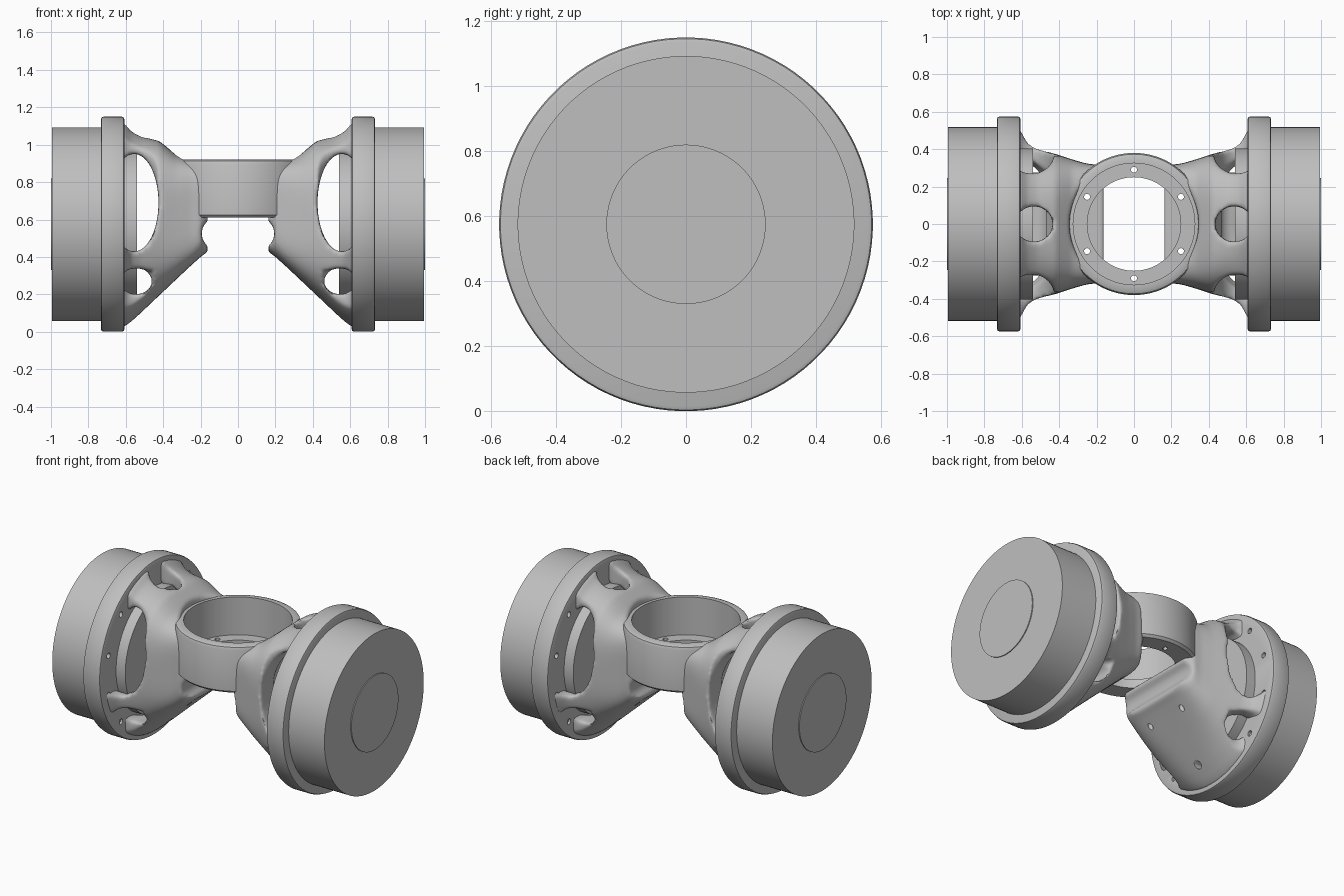
import bpy, bmesh, math
from mathutils import Vector

cube = bpy.data.objects.get("Cube")
if cube:
    bpy.data.objects.remove(cube, do_unlink=True)

AXLE = 0.575   # height of the drum axis
SEG = 96

grey = bpy.data.materials.new("light grey")
grey.use_nodes = True
grey.diffuse_color = (0.52, 0.52, 0.52, 1)
bsdf = next(n for n in grey.node_tree.nodes if n.type == 'BSDF_PRINCIPLED')
bsdf.inputs["Base Color"].default_value = (0.52, 0.52, 0.52, 1)


def loft(name, rings, closed=False):
    """Skin a row of equal point rings, capped unless closed on itself."""
    bm = bmesh.new()
    rows = [[bm.verts.new(p) for p in ring] for ring in rings]
    pairs = list(zip(rows, rows[1:]))
    if closed:
        pairs.append((rows[-1], rows[0]))
    else:
        bm.faces.new(rows[0])
        bm.faces.new(rows[-1])
    for a, b in pairs:
        for i in range(len(a)):
            j = (i + 1) % len(a)
            bm.faces.new((a[i], a[j], b[j], b[i]))
    bmesh.ops.recalc_face_normals(bm, faces=bm.faces)
    mesh = bpy.data.meshes.new(name)
    bm.to_mesh(mesh)
    bm.free()
    mesh.materials.append(grey)
    obj = bpy.data.objects.new(name, mesh)
    bpy.context.collection.objects.link(obj)
    return obj


def oval(x, low, high, half_y, power):
    """Rounded-square section across x."""
    points = []
    for i in range(SEG):
        a = math.tau * (i + 0.5) / SEG
        c, s = math.cos(a), math.sin(a)
        y = math.copysign(abs(c) ** (2 / power), c) * half_y
        z = math.copysign(abs(s) ** (2 / power), s) * (high - low) / 2
        points.append(Vector((x, y, (low + high) / 2 + z)))
    return points


def turned_x(name, profile):
    """Turn (x, radius) pairs about the drum axis."""
    return loft(name, [oval(x, AXLE - r, AXLE + r, r, 2) for x, r in profile])


def prism(axis, u, v, ru, rv, start, end, seg=48):
    """Elliptic cutter along an axis, centred on the two other coordinates."""
    rings = []
    for t in (start, end):
        ring = []
        for i in range(seg):
            a = math.tau * i / seg
            p = [u + ru * math.cos(a), v + rv * math.sin(a)]
            p.insert("xyz".index(axis), t)
            ring.append(Vector(p))
        rings.append(ring)
    cutter = loft("cutter", rings)
    cutter.hide_render = True
    return cutter


def apply(obj, kind, **settings):
    mod = obj.modifiers.new(kind.lower(), kind)
    for key, value in settings.items():
        setattr(mod, key, value)
    bpy.context.view_layer.objects.active = obj
    bpy.ops.object.modifier_apply(modifier=mod.name)


def cut(obj, cutters):
    for cutter in cutters:
        apply(obj, 'BOOLEAN', operation='DIFFERENCE', solver='EXACT', object=cutter)
        bpy.data.objects.remove(cutter, do_unlink=True)


def finish(obj, angle=35, mirror=True):
    if mirror:
        apply(obj, 'MIRROR')
    bpy.ops.object.select_all(action='DESELECT')
    obj.select_set(True)
    bpy.context.view_layer.objects.active = obj
    bpy.ops.object.shade_smooth_by_angle(angle=math.radians(angle))


# Drums with a narrower nose inside and a thin end boss
finish(turned_x("drums", [(0.54, 0.405), (0.65, 0.405), (0.65, 0.518), (0.994, 0.518),
                          (0.994, 0.245), (1.0, 0.245)]))

# Mounting flanges with blind screw holes
flanges = turned_x("flanges", [(0.607, 0.56), (0.611, 0.571), (0.622, 0.575),
                               (0.718, 0.575), (0.729, 0.571), (0.733, 0.56)])
holes = []
for i in range(12):
    a = math.tau * (i + 0.5) / 12
    holes.append(prism('x', 0.5 * math.cos(a), AXLE + 0.5 * math.sin(a),
                       0.018, 0.018, 0.55, 0.66, 16))
cut(flanges, holes)
finish(flanges)

# Central clamp ring: thin wall over an inner ledge with six through holes
profile = [(0.25, 0.61), (0.365, 0.61), (0.38, 0.625), (0.38, 0.895), (0.373, 0.912),
           (0.355, 0.92), (0.325, 0.92), (0.325, 0.67), (0.25, 0.67)]
rings = []
for r, z in profile:
    rings.append([Vector((r * math.cos(math.tau * i / SEG), r * math.sin(math.tau * i / SEG), z))
                  for i in range(SEG)])
clamp = loft("clamp_ring", rings, closed=True)
holes = []
for i in range(6):
    a = math.radians(30 + 60 * i)
    holes.append(prism('z', 0.29 * math.cos(a), 0.29 * math.sin(a), 0.016, 0.016, 0.5, 1.0, 16))
cut(clamp, holes)
finish(clamp, mirror=False)

# Bracket arm: flared hull from the ring to the flange
arm = loft("bracket_arms", [oval(*s) for s in (
    (0.16, 0.43, 0.90, 0.28, 5), (0.20, 0.40, 0.91, 0.318, 5),
    (0.25, 0.355, 0.915, 0.322, 5), (0.33, 0.28, 0.945, 0.345, 4),
    (0.42, 0.195, 1.02, 0.375, 3.2), (0.52, 0.10, 1.05, 0.41, 2.6),
    (0.57, 0.055, 1.08, 0.445, 2.3), (0.61, 0.025, 1.125, 0.525, 2),
    (0.65, 0.025, 1.125, 0.545, 2))])
# Hollow inside facing the drum
cavity = loft("cavity", [oval(*s) for s in (
    (0.40, 0.50, 0.82, 0.20, 3), (0.45, 0.36, 0.88, 0.28, 2.8),
    (0.52, 0.21, 0.91, 0.33, 2.6), (0.62, 0.15, 0.98, 0.42, 2),
    (0.70, 0.15, 0.98, 0.42, 2))])
# Windows that leave the six legs, then the ring bore and the lip notch
cut(arm, [
    cavity,
    prism('y', 0.555, 0.69, 0.13, 0.262, -0.8, 0.8),
    prism('y', 0.545, 0.27, 0.085, 0.07, -0.8, 0.8),
    prism('z', 0.535, 0.0, 0.10, 0.095, 0.7, 1.3),
    prism('z', 0.0, 0.0, 0.345, 0.345, 0.62, 1.3),
    prism('y', 0.13, 0.525, 0.065, 0.075, -0.8, 0.8)])
for side in (-1, 1):
    cut(arm, [prism('z', 0.55, side * 0.37, 0.12, 0.10, 0.7, 1.3),
              prism('z', 0.54, side * 0.355, 0.085, 0.08, -0.2, 0.33)])
# Melt the edges together into a cast shape
apply(arm, 'REMESH', mode='VOXEL', voxel_size=0.011)
apply(arm, 'SMOOTH', factor=0.5, iterations=14)
# Screw and access holes
cut(arm, [
    prism('z', 0.251, 0.145, 0.016, 0.016, 0.2, 1.1, 16),
    prism('z', 0.251, -0.145, 0.016, 0.016, 0.2, 1.1, 16),
    prism('x', 0.0, 0.12, 0.025, 0.02, 0.3, 0.6, 16)])
finish(arm, angle=45)
